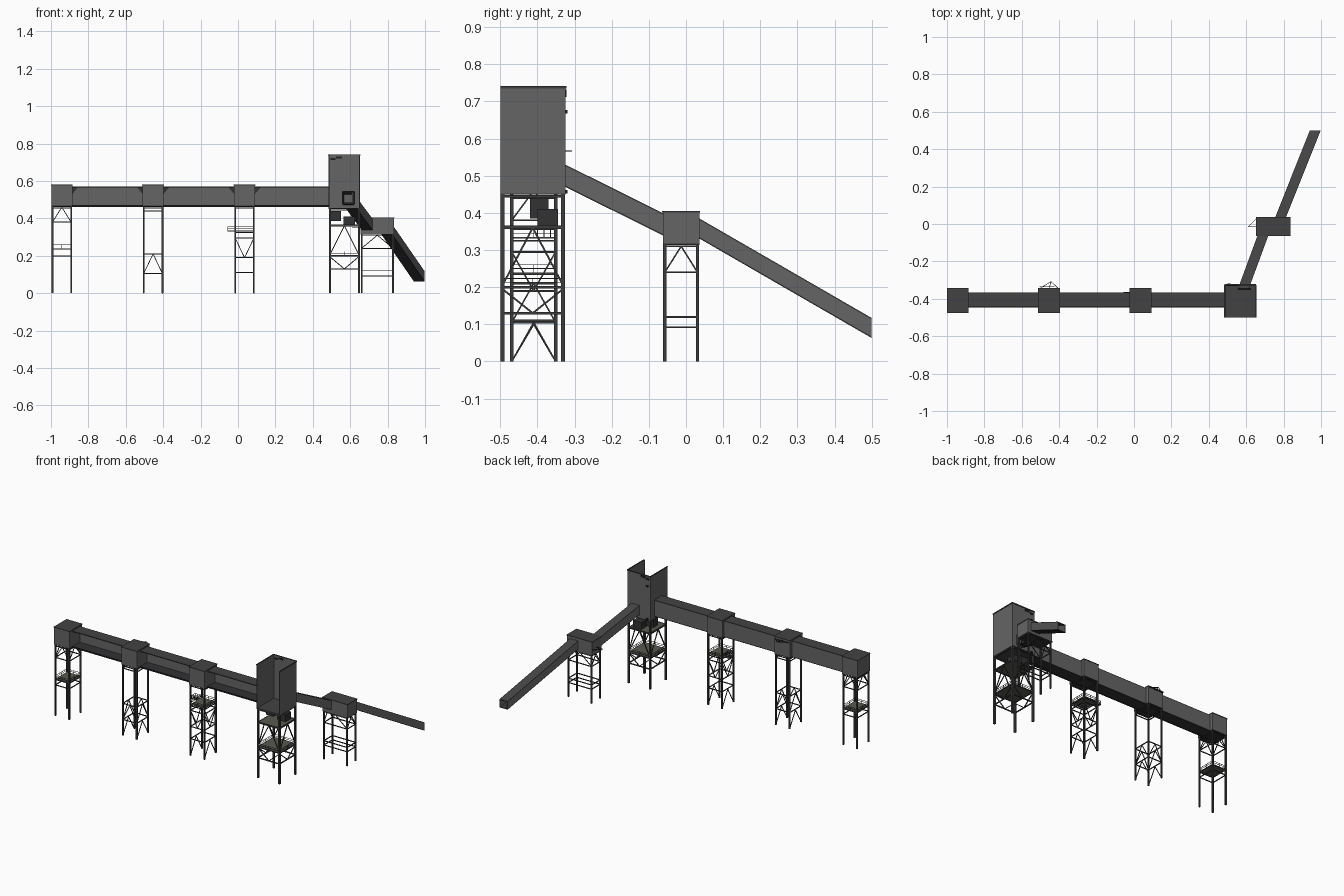
import bpy, bmesh
from mathutils import Vector

cube = bpy.data.objects.get("Cube")
if cube:
    bpy.data.objects.remove(cube, do_unlink=True)


def material(name, r, g, b):
    m = bpy.data.materials.new(name)
    m.use_nodes = True
    m.diffuse_color = (r, g, b, 1)
    bsdf = next(n for n in m.node_tree.nodes if n.type == 'BSDF_PRINCIPLED')
    bsdf.inputs["Base Color"].default_value = (r, g, b, 1)
    bsdf.inputs["Roughness"].default_value = 0.8
    return m


WALL = material("grey cladding", 0.13, 0.13, 0.132)
ROOF = material("dark roof sheet", 0.055, 0.055, 0.056)
STEEL = material("dark steel", 0.045, 0.045, 0.046)
BLACK = material("black fittings", 0.015, 0.015, 0.015)
GRATE = material("olive grating", 0.095, 0.098, 0.075)
MACHINE = material("machine grey", 0.032, 0.032, 0.034)


def finish(name, bm, mat):
    bmesh.ops.recalc_face_normals(bm, faces=bm.faces)
    me = bpy.data.meshes.new(name)
    bm.to_mesh(me)
    bm.free()
    me.materials.append(mat)
    ob = bpy.data.objects.new(name, me)
    bpy.context.collection.objects.link(ob)
    return ob


def hull(bm, ring_a, ring_b):
    """Bridge two matching rings into a closed prism."""
    a = [bm.verts.new(p) for p in ring_a]
    b = [bm.verts.new(p) for p in ring_b]
    bm.faces.new(a)
    bm.faces.new(b)
    for i in range(len(a)):
        j = (i + 1) % len(a)
        bm.faces.new((a[i], a[j], b[j], b[i]))


def add_box(bm, x0, x1, y0, y1, z0, z1):
    hull(bm, *[[(x0, y0, z), (x1, y0, z), (x1, y1, z), (x0, y1, z)] for z in (z0, z1)])


def box(name, mat, *bounds):
    bm = bmesh.new()
    add_box(bm, *bounds)
    return finish(name, bm, mat)


def add_beam(bm, a, b, t):
    a, b = Vector(a), Vector(b)
    d = (b - a).normalized()
    side = d.cross(Vector((1, 0, 0) if abs(d.z) > 0.99 else (0, 0, 1))).normalized() * t / 2
    up = side.cross(d).normalized() * t / 2
    rim = (side + up, side - up, -side - up, up - side)
    hull(bm, [a + r for r in rim], [b + r for r in rim])


def trestle(name, xs, ys, top, rings, braces, thick=0.009):
    """Four legs, ring beams, and V braces given as (foot height, apex height, sides)."""
    bm = bmesh.new()
    thin = thick * 0.55
    mx, my = sum(xs) / 2, sum(ys) / 2
    for x in xs:
        for y in ys:
            add_box(bm, x - thick / 2, x + thick / 2, y - thick / 2, y + thick / 2, 0, top)
    for z in rings:
        for y in ys:
            add_beam(bm, (xs[0], y, z), (xs[1], y, z), thin)
        for x in xs:
            add_beam(bm, (x, ys[0], z), (x, ys[1], z), thin)
    for foot, apex, sides in braces:
        for y in ys:
            for x in xs:
                if "x" in sides:
                    add_beam(bm, (x, y, foot), (mx, y, apex), thin * 0.8)
                if "y" in sides:
                    add_beam(bm, (x, y, foot), (x, my, apex), thin * 0.8)
    return finish(name, bm, STEEL)


def platform(name, x0, x1, y0, y1, z, rail=0.02):
    """Grating deck with a thin handrail."""
    box(name + "_deck", GRATE, x0, x1, y0, y1, z - 0.004, z)
    bm = bmesh.new()
    corners = [(x0, y0), (x1, y0), (x1, y1), (x0, y1)]
    for i, p in enumerate(corners):
        q = corners[(i + 1) % 4]
        mid = ((p[0] + q[0]) / 2, (p[1] + q[1]) / 2)
        for h in (rail / 2, rail):
            add_beam(bm, (*p, z + h), (*q, z + h), 0.002)
        for r in (p, mid):
            add_beam(bm, (*r, z), (*r, z + rail), 0.002)
    finish(name + "_handrail", bm, STEEL)


def house(name, x0, x1, y0, y1, z0, z1):
    """Clad box with a thin dark roof and a dark floor frame."""
    box(name + "_walls", WALL, x0, x1, y0, y1, z0 + 0.004, z1 - 0.004)
    e = 0.002
    box(name + "_roof", ROOF, x0 - e, x1 + e, y0 - e, y1 + e, z1 - 0.004, z1)
    box(name + "_floor", MACHINE, x0, x1, y0, y1, z0, z0 + 0.004)


# Long gallery: roof, rear wall and floor, open along the front
G0, G1, GY0, GY1 = -0.99, 0.487, -0.445, -0.365
box("gallery_roof", ROOF, G0, G1, GY0, GY1, 0.566, 0.571)
box("gallery_rear_wall", WALL, G0, G1, GY1 - 0.004, GY1, 0.469, 0.566)
box("gallery_floor", MACHINE, G0, G1, GY0, GY1, 0.464, 0.469)
box("gallery_front_sill", BLACK, G0, G1, GY0 - 0.002, GY0 + 0.002, 0.462, 0.471)

# Three support houses with trestles beneath
YS = (-0.469, -0.351)
LEFT_X, MID_X, RIGHT_X = (-0.942, -0.454, 0.035)
supports = {
    "end_support": (LEFT_X, (0.455, 0.38, 0.235, 0.2), [(0.38, 0.46, "xy")]),
    "middle_support": (MID_X, (0.455, 0.44, 0.21, 0.105),
                       [(0.105, 0.21, "xy"), (0, 0.1, "y")]),
    "near_support": (RIGHT_X, (0.455, 0.325, 0.295, 0.19, 0.11),
                     [(0.295, 0.19, "xy"), (0, 0.105, "y")]),
}
gussets = bmesh.new()
for name, (cx, rings, braces) in supports.items():
    house(name + "_house", cx - 0.056, cx + 0.056, -0.475, -0.345, 0.464, 0.58)
    trestle(name + "_trestle", (cx - 0.05, cx + 0.05), YS, 0.466, rings, braces)
    # Dark corner gussets on the gallery wall beside each house
    for s in ((1,) if cx == LEFT_X else (-1, 1)):
        edge = cx + s * 0.056
        hull(gussets, *[[(edge, y, 0.566), (edge + s * 0.03, y, 0.566), (edge, y, 0.53)]
                        for y in (GY1 - 0.004, GY1 - 0.006)])
finish("gallery_gussets", gussets, MACHINE)
platform("end_platform", LEFT_X - 0.05, LEFT_X + 0.05, *YS, 0.24)
platform("near_platform", RIGHT_X - 0.05, RIGHT_X + 0.05, *YS, 0.335)
platform("near_side_landing", RIGHT_X - 0.09, RIGHT_X - 0.05, -0.40, -0.365, 0.335)

# Wire brackets on the middle house and beside the junction house
bm = bmesh.new()
for x in (MID_X - 0.05, MID_X, MID_X + 0.05):
    add_beam(bm, (x, -0.345, 0.567), (MID_X + 0.01, -0.308, 0.567), 0.003)
add_beam(bm, (MID_X - 0.05, -0.335, 0.567), (MID_X + 0.03, -0.335, 0.567), 0.004)
finish("middle_bracket", bm, BLACK)
bm = bmesh.new()
for y in (-0.015, 0.03):
    add_beam(bm, (0.655, y, 0.35), (0.61, -0.015, 0.35), 0.003)
finish("junction_bracket", bm, BLACK)

# Tower: side and rear walls, open at the front and top
TX0, TX1, TY0, TY1, TZ0, TZ1 = 0.485, 0.652, -0.5, -0.325, 0.452, 0.738
T = 0.004
bm = bmesh.new()
add_box(bm, TX0, TX0 + T, TY0, TY1, TZ0, TZ1)
add_box(bm, TX1 - T, TX1, TY0, TY1, TZ0, TZ1)
add_box(bm, TX0 + T, TX1 - T, TY1 - T, TY1, TZ0, TZ1)
finish("tower_walls", bm, WALL)
box("tower_floor", ROOF, TX0, TX1, TY0, TY1, TZ0 - 0.003, TZ0 + 0.004)
bm = bmesh.new()
for x in (TX0, TX1):
    add_beam(bm, (x, TY0, TZ1), (x, TY1, TZ1), 0.006)
add_beam(bm, (TX0, TY1, TZ1), (TX1, TY1, TZ1), 0.006)
finish("tower_rim", bm, STEEL)
bm = bmesh.new()
for x0, x1, z in ((0.495, 0.52, 0.712), (0.525, 0.555, 0.72)):
    add_box(bm, x0, x1, TY1 - 0.007, TY1 + 0.003, z, z + 0.012)
for z in (0.667, 0.452):
    add_box(bm, 0.5, 0.515, TY1, TY1 + 0.006, z, z + 0.01)
finish("tower_fittings", bm, BLACK)

# Tower legs, platforms and hanging chute
trestle("tower_trestle", (0.491, 0.646), (-0.494, -0.331), 0.452,
        (0.445, 0.36, 0.2, 0.13), [(0.205, 0.36, "xy"), (0.195, 0.13, "xy")], 0.011)
platform("tower_upper_platform", 0.491, 0.646, -0.494, -0.331, 0.364, 0.001)
platform("tower_lower_platform", 0.491, 0.646, -0.494, -0.331, 0.203)
box("chute_motor", MACHINE, 0.495, 0.55, -0.42, -0.37, 0.385, 0.44)
box("chute_gearbox", MACHINE, 0.565, 0.625, -0.4, -0.345, 0.362, 0.41)

# Junction house and its trestle
house("junction_house", 0.655, 0.835, -0.062, 0.036, 0.313, 0.405)
trestle("junction_trestle", (0.661, 0.829), (-0.057, 0.031), 0.315,
        (0.31, 0.24, 0.12, 0.092), [(0.24, 0.31, "xy")])


def sloped_tunnel(name, start, end, width, height):
    """Sheared open-ended tunnel; start and end are the centres of its floor."""
    t = 0.004
    w = width / 2

    def panel(part, mat, x0, x1, z0, z1):
        rings = [[(p[0] + x, p[1], p[2] + z) for x, z in
                  ((x0, z0), (x1, z0), (x1, z1), (x0, z1))] for p in (start, end)]
        bm = bmesh.new()
        hull(bm, *rings)
        finish(name + part, bm, mat)

    panel("_floor", MACHINE, -w, w, 0, t)
    panel("_left_wall", WALL, w - t, w, t, height - t)
    panel("_right_wall", WALL, -w, t - w, t, height - t)
    panel("_roof", ROOF, -w, w, height - t, height)


# Inclined conveyor in two runs
sloped_tunnel("upper_conveyor", (0.585, -0.345, 0.48), (0.69, -0.06, 0.338), 0.058, 0.06)
sloped_tunnel("lower_conveyor", (0.783, 0.034, 0.332), (0.969, 0.5, 0.063), 0.058, 0.054)

# Frame around the conveyor mouth inside the tower
bm = bmesh.new()
for x in (0.56, 0.62):
    add_beam(bm, (x, -0.347, 0.476), (x, -0.347, 0.544), 0.01)
for z in (0.479, 0.541):
    add_beam(bm, (0.56, -0.347, z), (0.62, -0.347, z), 0.01)
finish("conveyor_mouth_frame", bm, BLACK)
